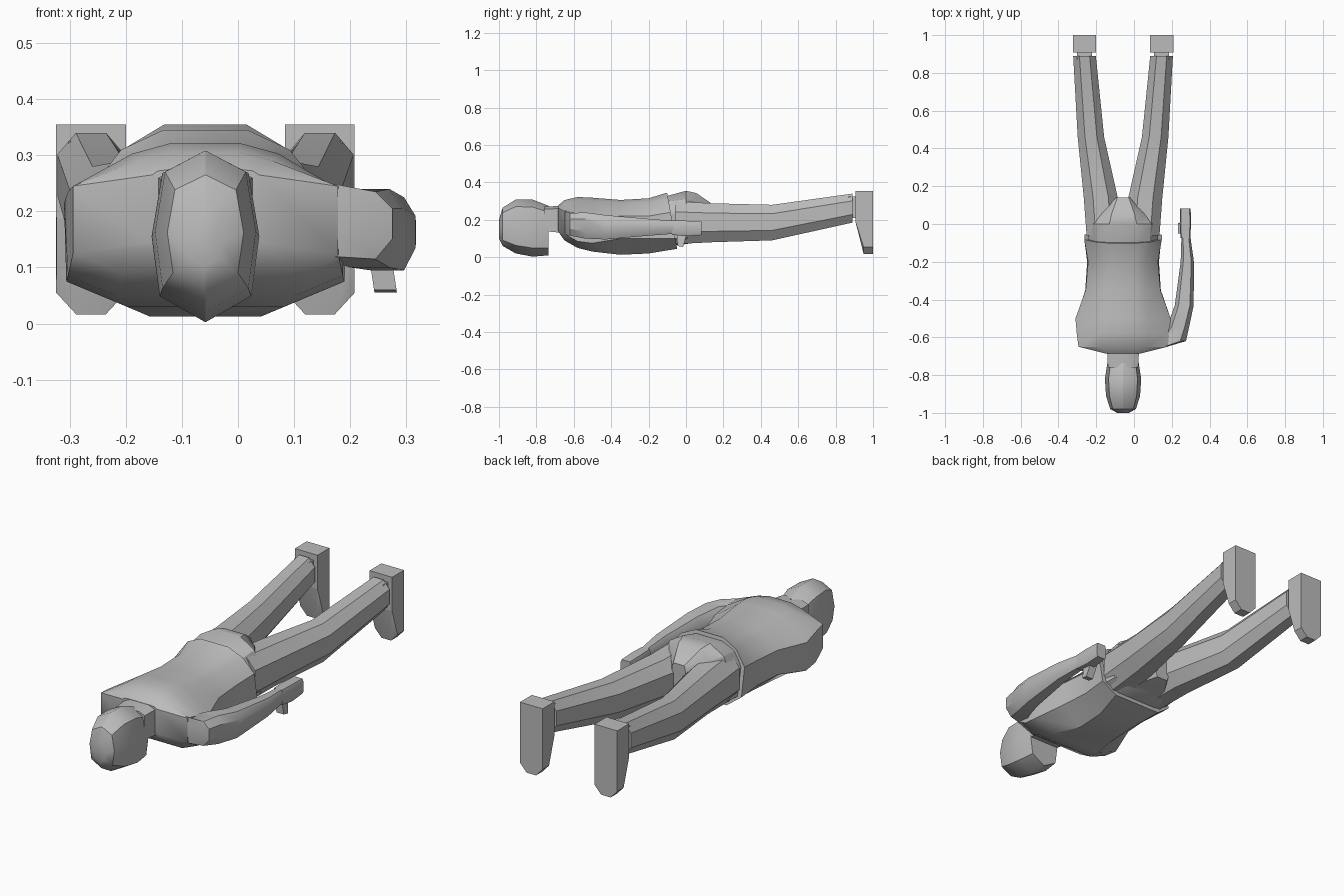
import bpy, bmesh, math

CX = -0.058                      # centre line of the body
grey = bpy.data.materials.new("plain_grey")
grey.diffuse_color = (0.5, 0.5, 0.5, 1)


def finish(name, bm, angle=28):
    bmesh.ops.remove_doubles(bm, verts=bm.verts, dist=1e-5)
    bmesh.ops.recalc_face_normals(bm, faces=bm.faces)
    me = bpy.data.meshes.new(name)
    bm.to_mesh(me)
    bm.free()
    me.materials.append(grey)
    ob = bpy.data.objects.new(name, me)
    bpy.context.collection.objects.link(ob)
    bpy.context.view_layer.objects.active = ob
    ob.select_set(True)
    bpy.ops.object.shade_smooth_by_angle(angle=math.radians(angle))
    ob.select_set(False)
    return ob


def loft(name, rings, angle=28):
    """Skin rings along y; a ring is (y, centre x, lean, half outline top to bottom)."""
    bm = bmesh.new()
    loops = []
    for y, cx, lean, half in rings:
        left = [(-dx, z) for dx, z in reversed(half)]
        loops.append([bm.verts.new((cx + dx, y + lean * (0.2 - z), z))
                      for dx, z in list(half) + left])
    n = len(loops[0])
    for a, b in zip(loops, loops[1:]):
        for i in range(n):
            j = (i + 1) % n
            bm.faces.new((a[i], a[j], b[j], b[i]))
    bm.faces.new(loops[0])
    bm.faces.new(loops[-1][::-1])
    return finish(name, bm, angle)


def limb(name, rings, shape, angle=28):
    """Loft with one outline shape, scaled to (y, centre x, half width, z low, z high)."""
    return loft(name, [(y, cx, 0, [(fx * hw, lo + fz * (hi - lo)) for fx, fz in shape])
                       for y, cx, hw, lo, hi in rings], angle)


def prism(name, outline, x0, x1):
    """Side outline (y, z) extruded across x."""
    bm = bmesh.new()
    a = [bm.verts.new((x0, y, z)) for y, z in outline]
    b = [bm.verts.new((x1, y, z)) for y, z in outline]
    bm.faces.new(a)
    bm.faces.new(b[::-1])
    for i in range(len(a)):
        j = (i + 1) % len(a)
        bm.faces.new((a[i], a[j], b[j], b[i]))
    return finish(name, bm)


OCT = [(0.45, 1), (1, 0.75), (1, 0.28), (0.45, 0)]
BOX = [(1, 1), (1, 0)]

# head with a ridge along the middle, and neck
limb("head", [(-1.0, CX, 0.03, 0.10, 0.20), (-0.98, CX, 0.068, 0.06, 0.265),
              (-0.91, CX, 0.09, 0.02, 0.308), (-0.82, CX, 0.096, 0.003, 0.308),
              (-0.735, CX, 0.083, 0.01, 0.275)],
     [(0.01, 1), (0.8, 0.87), (1, 0.5), (0.85, 0.15), (0.01, 0)], 35)
limb("neck", [(-0.76, CX, 0.08, 0.14, 0.27), (-0.66, CX, 0.085, 0.13, 0.275)],
     [(0.6, 1), (1, 0.9), (1, 0)])

# shirt from collar to slanted hem
loft("torso", [
    (-0.685, CX, 0, [(.06, .275), (.085, .272), (.095, .265), (.095, .145), (.06, .14)]),
    (-0.65, CX, 0, [(.06, .305), (.12, .29), (.236, .245), (.236, .125), (.15, .09)]),
    (-0.58, CX, 0, [(.06, .322), (.13, .303), (.245, .235), (.245, .085), (.16, .05)]),
    (-0.50, CX, 0, [(.06, .318), (.13, .30), (.252, .215), (.248, .075), (.14, .03)]),
    (-0.35, CX, 0, [(.06, .306), (.12, .29), (.198, .22), (.20, .10), (.10, .013)]),
    (-0.20, CX, 0, [(.06, .315), (.12, .295), (.185, .22), (.19, .10), (.10, .02)]),
    (-0.075, CX, .18, [(.075, .345), (.15, .31), (.205, .24), (.205, .10), (.13, .045)])], 35)

# hips tapering between the legs
loft("hips", [
    (-0.12, CX, 0, [(.07, .322), (.14, .295), (.188, .23), (.188, .10), (.12, .06)]),
    (0.0, CX, 0, [(.073, .355), (.148, .31), (.18, .24), (.18, .10), (.11, .07)]),
    (0.055, CX, 0, [(.06, .343), (.11, .30), (.13, .24), (.13, .11), (.08, .08)]),
    (0.14, CX, 0, [(.03, .285), (.035, .27), (.04, .22), (.04, .13), (.03, .10)])])

# legs, ankles and feet, toes pointing down
for side, label in ((-1, "left"), (1, "right")):
    limb(label + "_leg", [(y, CX + side * c, hw, lo, hi) for y, c, hw, lo, hi in (
        (-0.06, 0.105, 0.088, 0.07, 0.30), (0.14, 0.118, 0.09, 0.08, 0.288),
        (0.46, 0.17, 0.07, 0.09, 0.28), (0.89, 0.204, 0.06, 0.185, 0.34))], OCT, 32)
    fx = CX + side * 0.204
    limb(label + "_ankle", [(0.87, fx, 0.04, 0.21, 0.325),
                            (0.93, fx, 0.04, 0.21, 0.325)], BOX)
    loft(label + "_foot", [
        (0.907, fx, 0, [(.062, .355), (.062, .19), (.0615, .188), (.06, .186)]),
        (0.95, fx, 0, [(.062, .355), (.062, .19), (.062, .055), (.026, .016)]),
        (1.0, fx, 0, [(.062, .355), (.062, .19), (.062, .055), (.026, .016)])])

# single arm beside the body
limb("arm", [(-0.648, 0.14, 0.04, 0.12, 0.25), (-0.62, 0.20, 0.075, 0.115, 0.235),
             (-0.54, 0.235, 0.058, 0.10, 0.24), (-0.43, 0.266, 0.05, 0.095, 0.225),
             (-0.20, 0.282, 0.035, 0.115, 0.205), (-0.07, 0.275, 0.024, 0.125, 0.195)],
     [(0.6, 1), (1, 0.75), (1, 0.3), (0.6, 0)], 32)

# hand and thumb
limb("hand", [(-0.075, 0.272, 0.026, 0.12, 0.195), (0.0, 0.272, 0.03, 0.112, 0.195),
              (0.083, 0.272, 0.028, 0.118, 0.192)], [(0.8, 1), (1, 0.8), (1, 0.15), (0.8, 0)])
thumb = prism("thumb", [(-0.05, 0.13), (-0.045, 0.06), (-0.015, 0.055), (0.005, 0.13)],
              0.232, 0.272)
for v in thumb.data.vertices:    # slant the thumb inwards
    v.co.x += (0.13 - v.co.z) * 0.15
